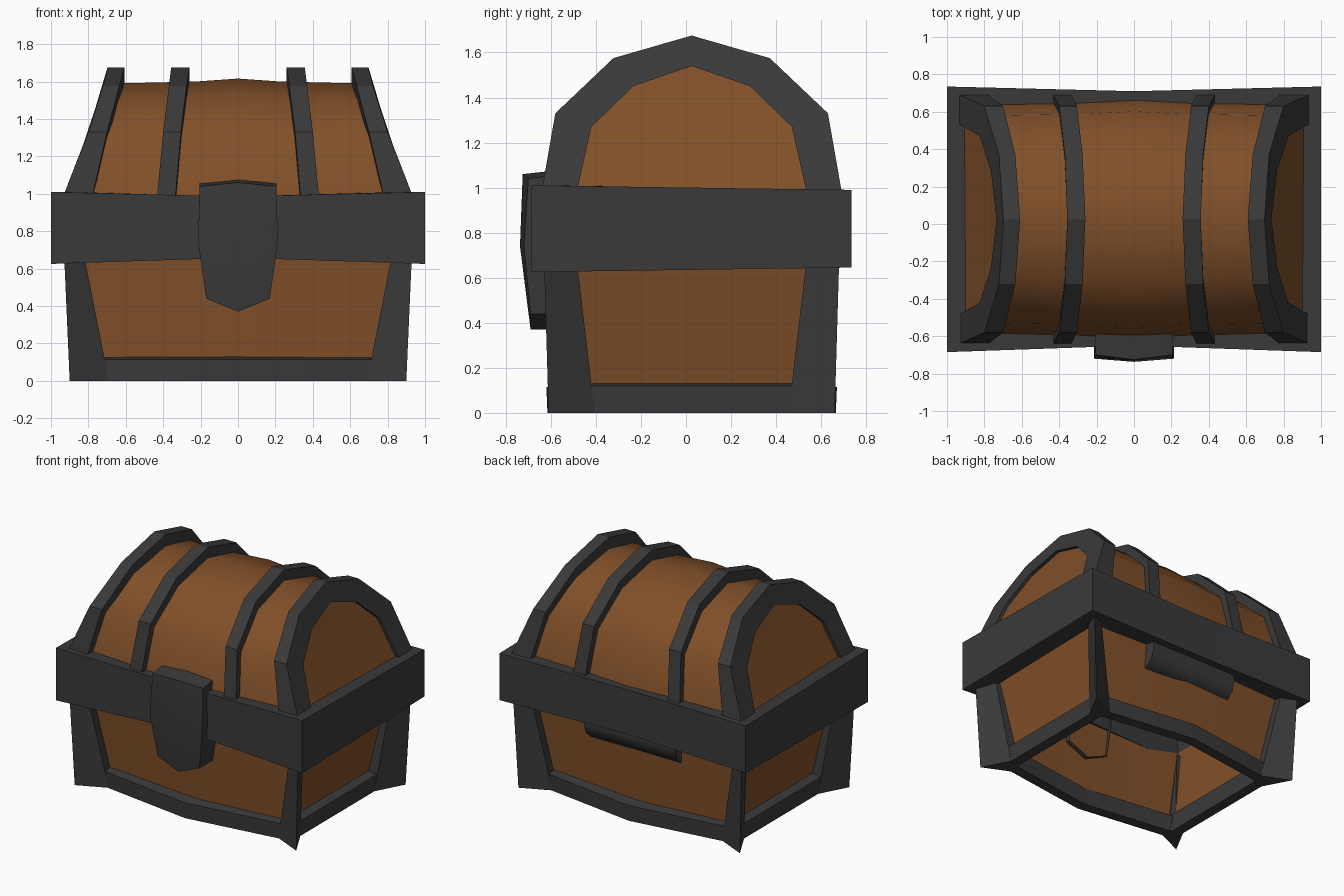
import bpy, bmesh, math

if "Cube" in bpy.data.objects:
    bpy.data.objects.remove(bpy.data.objects["Cube"])

CY = 0.025  # depth centre of the chest


def material(name, rgb):
    m = bpy.data.materials.new(name)
    m.diffuse_color = (*rgb, 1)
    m.use_nodes = True
    m.node_tree.nodes["Principled BSDF"].inputs["Base Color"].default_value = m.diffuse_color
    return m


WOOD = material("wood", (0.22, 0.08, 0.022))
IRON = material("dark_iron", (0.042, 0.042, 0.042))


def loft(name, rings, mat, closed=True, loop=False, caps=True, angle=25):
    """Skin a list of equal-length sections into one mesh."""
    bm = bmesh.new()
    vs = [[bm.verts.new(p) for p in r] for r in rings]
    n = len(rings[0])
    for i in range(len(rings) if loop else len(rings) - 1):
        a, b = vs[i], vs[(i + 1) % len(vs)]
        for j in range(n if closed else n - 1):
            k = (j + 1) % n
            bm.faces.new((a[j], a[k], b[k], b[j]))
    if caps and closed and not loop:
        bm.faces.new(vs[0])
        bm.faces.new(vs[-1])
    bmesh.ops.recalc_face_normals(bm, faces=bm.faces)
    me = bpy.data.meshes.new(name)
    bm.to_mesh(me)
    bm.free()
    ob = bpy.data.objects.new(name, me)
    bpy.context.collection.objects.link(ob)
    me.materials.append(mat)
    bpy.context.view_layer.objects.active = ob
    ob.select_set(True)
    bpy.ops.object.shade_smooth_by_angle(angle=math.radians(angle))
    ob.select_set(False)
    return ob


def arch(half):
    """Mirror a half profile (foot to crown) into a full arch, front to back."""
    return [(-y, *r) for y, *r in half] + [(y, *r) for y, *r in half[-2::-1]]


# Body walls: open-bottomed wooden shell with bowed front and back
def wall(z, x, y, bow):
    return [(-x, CY - y, z), (0, CY - y - bow, z), (x, CY - y, z),
            (x, CY + y, z), (0, CY + y + bow, z), (-x, CY + y, z)]


loft("body_walls", [wall(0.06, 0.72, 0.485, 0.08), wall(0.72, 0.84, 0.545, 0.02)],
     WOOD, caps=False)

# Corner posts, wider at the foot
for sx in (-1, 1):
    for sy in (-1, 1):
        def post(z, c, a, b):
            pts = [c, a, (a[0], a[1] - 0.07), (b[0] - 0.07, b[1]), b]
            return [(sx * x, CY + sy * y, z) for x, y in pts]
        loft("corner_post", [post(0, (0.9, 0.635), (0.69, 0.54), (0.79, 0.43)),
                             post(0.68, (0.93, 0.655), (0.825, 0.60), (0.87, 0.51))], IRON)

# Base rails between the posts
for s in (-1, 1):
    loft("long_base_rail", [[(x, CY + s * y, 0), (x, CY + s * (y + 0.005), 0.115),
                             (x, CY + s * (y - 0.08), 0.13), (x, CY + s * (y - 0.08), 0)]
                            for x, y in ((-0.72, 0.54), (0, 0.64), (0.72, 0.54))], IRON)
    loft("side_base_rail", [[(s * 0.79, CY + y, 0), (s * 0.80, CY + y, 0.12),
                             (s * 0.71, CY + y, 0.135), (s * 0.71, CY + y, 0)]
                            for y in (-0.45, 0.45)], IRON)

# Rim band: ring, pinched at the middle of the long sides
# outer x, outer y, inner x, inner y, bottom z, top z
BAND = [(-1, -0.685, -0.84, -0.52, 0.625, 1.01), (0, -0.65, 0, -0.52, 0.658, 0.985),
        (1, -0.685, 0.84, -0.52, 0.625, 1.01), (1, 0.735, 0.84, 0.57, 0.645, 0.99),
        (0, 0.71, 0, 0.57, 0.658, 0.985), (-1, 0.735, -0.84, 0.57, 0.645, 0.99)]
loft("rim_band", [[(ox, oy, lo), (ox, oy, hi), (ix, iy, hi), (ix, iy, lo + 0.02)]
                  for ox, oy, ix, iy, lo, hi in BAND], IRON, loop=True)

# Lid barrel: half profile as (y, z, end x), swollen at the middle
LID = arch([(0.62, 0.94, 0.84), (0.555, 1.29, 0.74), (0.32, 1.505, 0.68), (0, 1.59, 0.66)])
loft("lid_barrel", [[(f * x, CY + y * k, 0.94 + (z - 0.94) * k) for y, z, x in LID]
                    for f, k in ((-1, 1), (-0.35, 1.015), (0, 1.04), (0.35, 1.015), (1, 1))],
     WOOD, closed=False, angle=60)

# Straps: matching outer and inner arches
OUTER = [(0.67, 0.96), (0.605, 1.33), (0.347, 1.575), (0, 1.675)]
INNER = [(0.515, 0.96), (0.445, 1.27), (0.26, 1.45), (0, 1.54)]
END_OUT, END_IN = (0.945, 0.80, 0.722, 0.698), (0.785, 0.70, 0.635, 0.608)
FACE_IN = (0.945, 0.825, 0.765, 0.735)
MID_OUT, MID_IN = (0.435, 0.40, 0.37, 0.357), (0.337, 0.305, 0.275, 0.26)
for s in (-1, 1):
    end = arch([(*o, *i, a, b, c) for o, i, a, b, c in
                zip(OUTER, INNER, END_OUT, END_IN, FACE_IN)])
    # the mirrored half must flip the inner arch too
    end = [(y, z, math.copysign(iy, y), iz, a, b, c) for y, z, iy, iz, a, b, c in end]
    loft("end_strap", [[(s * a, CY + y, z), (s * b, CY + y, z),
                        (s * b, CY + iy, iz), (s * c, CY + iy, iz)]
                       for y, z, iy, iz, a, b, c in end], IRON, angle=10)
    mid = arch([(*o, a, b) for o, a, b in zip(OUTER, MID_OUT, MID_IN)])
    loft("middle_strap", [[(s * a, CY + y, z), (s * b, CY + y, z),
                           (s * b, CY + y * 0.85, z - 0.11), (s * a, CY + y * 0.85, z - 0.11)]
                          for y, z, a, b in mid], IRON, angle=10)
    # Wooden end panel set just inside the end strap
    loft("lid_end_panel", [[(s * (c - 0.03), CY + t * (y + 0.02), z + 0.01) for t in (-1, 1)]
                           for (y, z), c in zip(INNER, FACE_IN)], WOOD, closed=False)

# Lock plate: shield outline (x, z, front y), bowed forward
LOCK = [(0, 0.37, -0.69), (0.17, 0.44, -0.69), (0.213, 0.74, -0.72), (0.205, 1.04, -0.70),
        (0, 1.06, -0.725), (-0.205, 1.04, -0.70), (-0.213, 0.74, -0.72), (-0.17, 0.44, -0.69)]
lock = loft("lock_plate", [[(x, -0.5, z + (0.025 if z > 1 else 0)) for x, z, y in LOCK],
                           [(x, y, z) for x, z, y in LOCK]], IRON, caps=False)
loft("lock_face", [[(x, y, z) for x, z, y in row] for row in (
    [(-0.17, 0.44, -0.69), (0, 0.37, -0.69), (0.17, 0.44, -0.69)],
    [(-0.213, 0.74, -0.72), (0, 0.74, -0.737), (0.213, 0.74, -0.72)],
    [(-0.205, 1.04, -0.70), (0, 1.06, -0.725), (0.205, 1.04, -0.70)])],
    IRON, closed=False)

# Rear hinge barrel tucked under the band
loft("rear_hinge", [[(x, 0.54 + 0.12 * math.cos(t * math.pi / 5), 0.62 + 0.14 * math.sin(t * math.pi / 5))
                     for t in range(10)] for x in (-0.37, 0.37)], IRON, angle=50)
